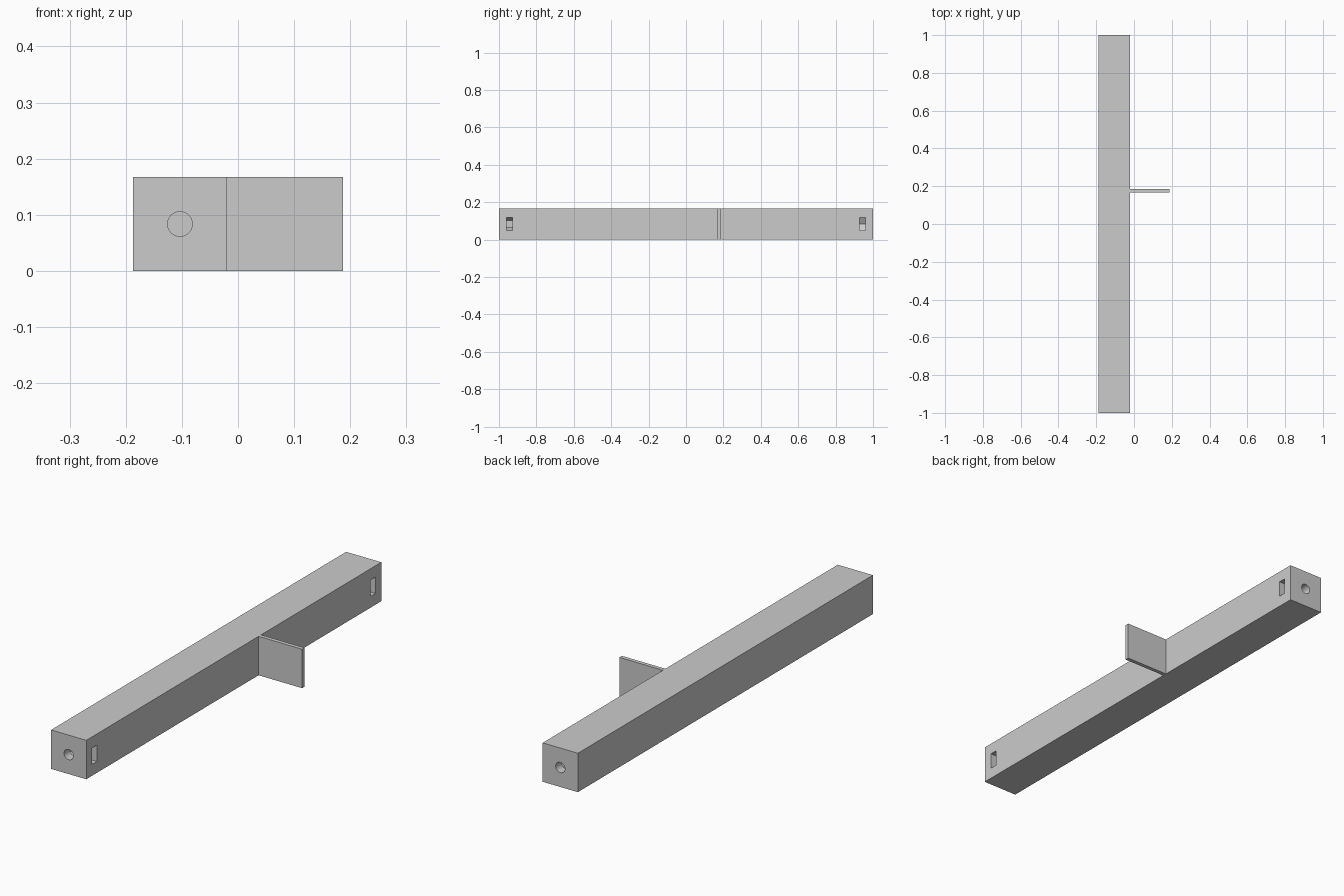
import bpy
import bmesh
from math import cos, sin, pi, radians

default = bpy.data.objects.get("Cube")
if default:
    bpy.data.objects.remove(default, do_unlink=True)

grey = bpy.data.materials.new("plain grey")
grey.use_nodes = True
COLOUR = (0.6, 0.6, 0.6, 1)
grey.diffuse_color = COLOUR
grey.node_tree.nodes["Principled BSDF"].inputs["Base Color"].default_value = COLOUR


def prism(name, outline, y0, y1):
    """Extrude an (x, z) outline along y."""
    bm = bmesh.new()
    face = bm.faces.new([bm.verts.new((x, y0, z)) for x, z in outline])
    side = bmesh.ops.extrude_face_region(bm, geom=[face])["geom"]
    moved = [v for v in side if isinstance(v, bmesh.types.BMVert)]
    bmesh.ops.translate(bm, verts=moved, vec=(0, y1 - y0, 0))
    bmesh.ops.recalc_face_normals(bm, faces=bm.faces)
    mesh = bpy.data.meshes.new(name)
    bm.to_mesh(mesh)
    bm.free()
    mesh.materials.append(grey)
    obj = bpy.data.objects.new(name, mesh)
    bpy.context.collection.objects.link(obj)
    return obj


def box(name, x0, x1, y0, y1, z0, z1):
    return prism(name, [(x0, z0), (x1, z0), (x1, z1), (x0, z1)], y0, y1)


def ring(radius, sides, turn=0):
    """Outline of a regular polygon around the bolt axis."""
    return [(AXIS_X + radius * cos(2 * pi * i / sides + turn),
             AXIS_Z + radius * sin(2 * pi * i / sides + turn)) for i in range(sides)]


def cut(target, cutter):
    cutter.hide_render = True
    mod = target.modifiers.new("cut", "BOOLEAN")
    mod.operation = "DIFFERENCE"
    mod.solver = "EXACT"
    mod.object = cutter
    bpy.context.view_layer.objects.active = target
    bpy.ops.object.modifier_apply(modifier=mod.name)
    bpy.data.objects.remove(cutter, do_unlink=True)


LEFT, RIGHT, SIZE = 0.187, -0.187, 0.167
JOINT = RIGHT + SIZE
AXIS_X, AXIS_Z = RIGHT + SIZE / 2, SIZE / 2
SLOT_Y, SLOT_HALF, NUT_HALF = 0.944, 0.016, 0.035

# Square bar and the thin plate standing out from its side
bar = box("square_bar", RIGHT, JOINT, -1, 1, 0, SIZE)
box("side_plate", JOINT, LEFT, 0.168, 0.185, 0, SIZE)

# Bolt holes in both ends, each with a hexagonal nut slot open to the side
for end in (-1, 1):
    cut(bar, prism("bolt_hole", ring(0.022, 32), *sorted((end * 1.05, end * 0.9))))
    y0, y1 = end * SLOT_Y - SLOT_HALF, end * SLOT_Y + SLOT_HALF
    if end > 0:
        nut = ring(NUT_HALF / cos(pi / 6), 6)
    else:
        nut = ring(NUT_HALF, 6, pi / 6)
    # Keep the inner half of the nut shape and run it out through the side
    inner = [p for p in nut if p[0] < AXIS_X + 0.001]
    inner.sort(key=lambda p: p[1])
    slot = ([(JOINT + 0.05, AXIS_Z - NUT_HALF)] + inner
            + [(JOINT + 0.05, AXIS_Z + NUT_HALF)])
    cut(bar, prism("nut_slot", slot, y0, y1))

bpy.ops.object.select_all(action="DESELECT")
bar.select_set(True)
bpy.context.view_layer.objects.active = bar
bpy.ops.object.shade_smooth_by_angle(angle=radians(30))
